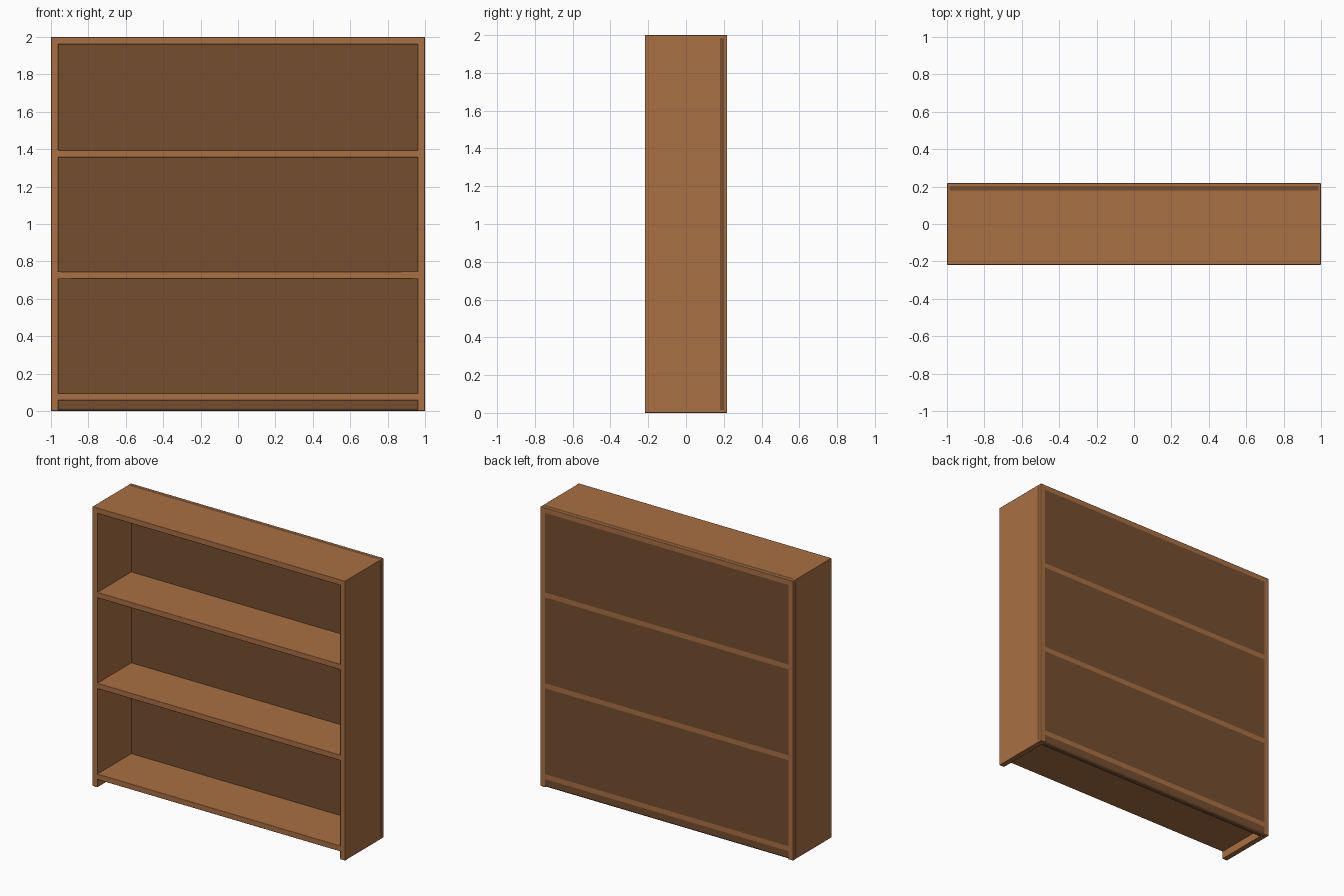
import bpy, math

cube = bpy.data.objects.get("Cube")
if cube:
    bpy.data.objects.remove(cube, do_unlink=True)


def make_material(name, rgb):
    mat = bpy.data.materials.new(name)
    mat.use_nodes = True
    color = (*rgb, 1.0)
    mat.diffuse_color = color
    mat.node_tree.nodes["Principled BSDF"].inputs["Base Color"].default_value = color
    return mat


wood = make_material("warm_wood", (0.40, 0.162, 0.056))
dark_wood = make_material("dark_wood", (0.178, 0.078, 0.030))


def board(name, low, high, mat, bevel, segments):
    """A rounded board spanning two opposite corners."""
    center = [(a + b) / 2 for a, b in zip(low, high)]
    bpy.ops.mesh.primitive_cube_add(size=1, location=center)
    obj = bpy.context.object
    obj.name = name
    obj.scale = [b - a for a, b in zip(low, high)]
    bpy.ops.object.transform_apply(location=False, rotation=False, scale=True)
    obj.data.materials.append(mat)
    bpy.ops.object.shade_smooth_by_angle(angle=math.radians(35))
    mod = obj.modifiers.new("rounded_edges", 'BEVEL')
    mod.width = bevel
    mod.segments = segments
    mod.harden_normals = True
    return obj


HALF_W, HALF_D, HEIGHT = 1.0, 0.218, 2.0
THICK = 0.04
INNER = HALF_W - THICK

# Upright sides
for name, side in (("left_side", 1), ("right_side", -1)):
    xs = sorted((side * INNER, side * HALF_W))
    board(name, (xs[0], -HALF_D, 0), (xs[1], HALF_D, HEIGHT), wood, 0.004, 2)

# Top board, overlapping the uprights
board("top_board", (-HALF_W, -HALF_D, HEIGHT - THICK),
      (HALF_W, HALF_D, HEIGHT), wood, 0.004, 2)

# Evenly spaced shelves, with their rear edges showing at the back
for i, name in enumerate(("bottom_shelf", "middle_shelf", "upper_shelf")):
    z = 0.076 + 0.65 * i
    board(name, (-INNER - 0.01, -HALF_D, z - THICK / 2),
          (INNER + 0.01, HALF_D, z + THICK / 2), wood, 0.004, 2)

# Back panel with softly rounded edges, a hair proud of the sides and top
PROUD = 0.0006
board("back_panel", (-HALF_W - PROUD, 0.165, 0),
      (HALF_W + PROUD, HALF_D - PROUD, HEIGHT + PROUD), dark_wood, 0.018, 4)
